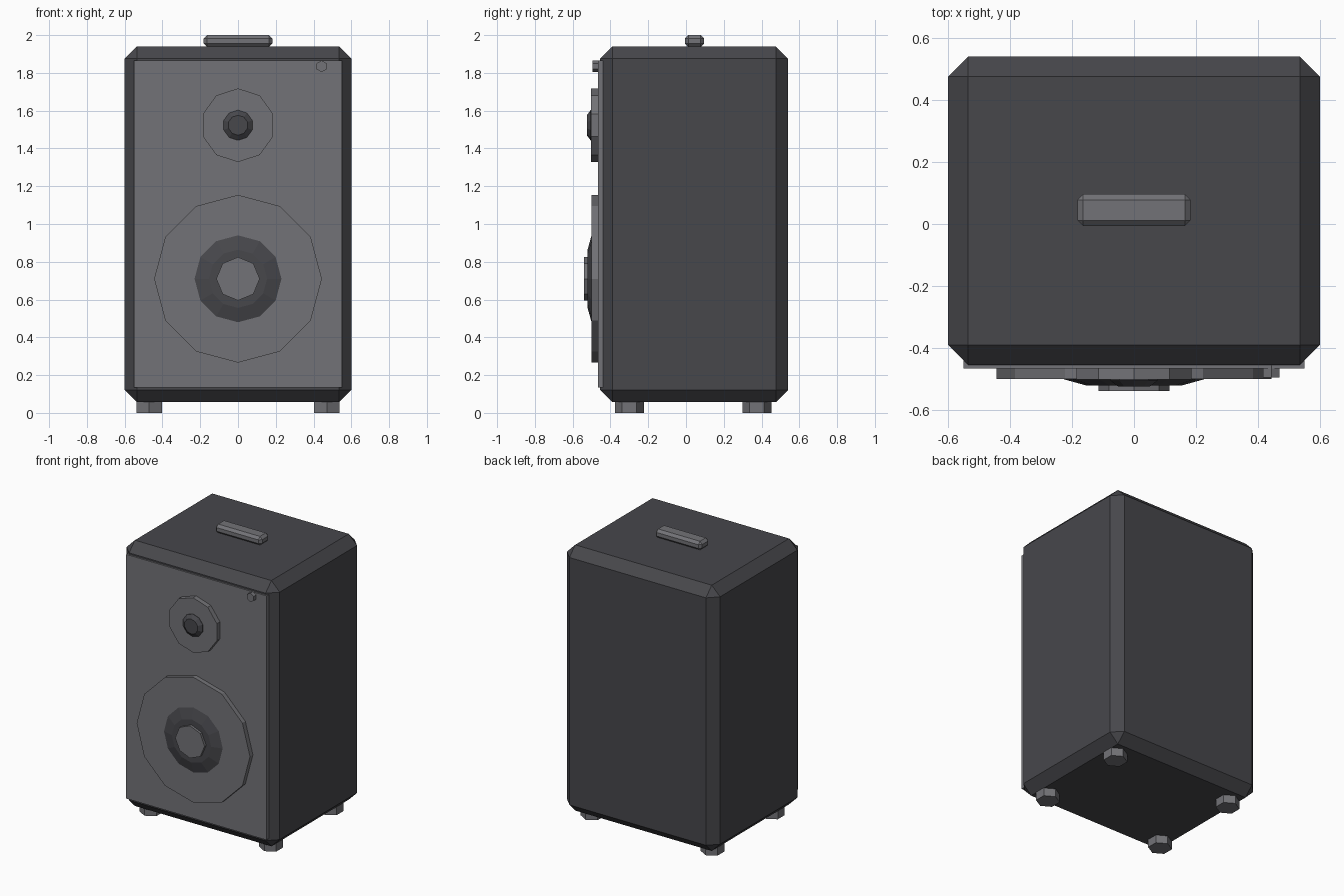
import bpy
import bmesh
import math
from mathutils import Matrix, Vector

cube = bpy.data.objects.get("Cube")
if cube:
    bpy.data.objects.remove(cube, do_unlink=True)


def material(name, color):
    m = bpy.data.materials.new(name)
    m.use_nodes = True
    m.diffuse_color = color
    m.node_tree.nodes["Principled BSDF"].inputs["Base Color"].default_value = color
    return m


DARK = material("charcoal", (0.063, 0.063, 0.071, 1))
GREY = material("mid grey", (0.17, 0.17, 0.184, 1))


def finish(name, bm, mat):
    bmesh.ops.recalc_face_normals(bm, faces=bm.faces)
    mesh = bpy.data.meshes.new(name)
    bm.to_mesh(mesh)
    bm.free()
    mesh.materials.append(mat)
    obj = bpy.data.objects.new(name, mesh)
    bpy.context.collection.objects.link(obj)
    return obj


def box(name, low, high, mat, chamfer=0):
    """Box between two corners, with optional flat chamfers."""
    low, high = Vector(low), Vector(high)
    bm = bmesh.new()
    bmesh.ops.create_cube(bm, size=1, matrix=Matrix.Translation((low + high) / 2)
                          @ Matrix.Diagonal((high - low).to_4d()))
    if chamfer:
        bmesh.ops.bevel(bm, geom=bm.edges[:], offset=chamfer, segments=1,
                        affect='EDGES', profile=0.5)
    return finish(name, bm, mat)


def turned(name, profile, sides, place, mat):
    """Closed faceted solid from (radius, height) rings, first vertex along local +x."""
    bm = bmesh.new()
    rings = []
    for r, h in profile:
        angles = [math.tau * i / sides for i in range(sides)]
        rings.append([bm.verts.new(place @ Vector((r * math.cos(a), r * math.sin(a), h)))
                      for a in angles])
    for a, b in zip(rings, rings[1:]):
        for i in range(sides):
            j = (i + 1) % sides
            bm.faces.new((a[i], a[j], b[j], b[i]))
    bm.faces.new(rings[0])
    bm.faces.new(rings[-1])
    return finish(name, bm, mat)


def facing_front(x, z):
    """Local +z points to the front (-y), local +x points up."""
    return Matrix(((0, 1, 0, x), (0, 0, -1, 0), (1, 0, 0, z), (0, 0, 0, 1)))


# Cabinet, front baffle and top handle
box("cabinet", (-0.6, -0.455, 0.057), (0.6, 0.541, 1.94), DARK, 0.065)
box("front_panel", (-0.55, -0.467, 0.135), (0.55, -0.44, 1.865), GREY)
box("top_handle", (-0.182, -0.006, 1.938), (0.182, 0.096, 2.0), GREY, 0.018)

# Woofer
woofer = facing_front(0, 0.71)
turned("woofer_frame", [(0.444, 0.45), (0.444, 0.5)], 12, woofer, GREY)
turned("woofer_cone", [(0.23, 0.48), (0.23, 0.5), (0.154, 0.521), (0.1, 0.521)],
       12, woofer, DARK)
turned("woofer_cap", [(0.115, 0.5), (0.115, 0.539)], 8, woofer, GREY)

# Tweeter
tweeter = facing_front(0, 1.523)
turned("tweeter_frame", [(0.195, 0.45), (0.195, 0.502)], 10, tweeter, GREY)
turned("tweeter_dome", [(0.08, 0.48), (0.08, 0.505), (0.053, 0.525)], 10, tweeter, DARK)

# Indicator light
turned("indicator", [(0.031, 0.45), (0.031, 0.495)], 6, facing_front(0.443, 1.835), GREY)

# Hexagonal feet
for side, x in (("left", 0.47), ("right", -0.47)):
    for end, y in (("front", -0.3), ("back", 0.375)):
        place = Matrix.Translation((x, y, 0)) @ Matrix.Rotation(math.pi / 2, 4, 'Z')
        turned(f"{end}_{side}_foot", [(0.077, 0), (0.077, 0.065)], 6, place, GREY)
